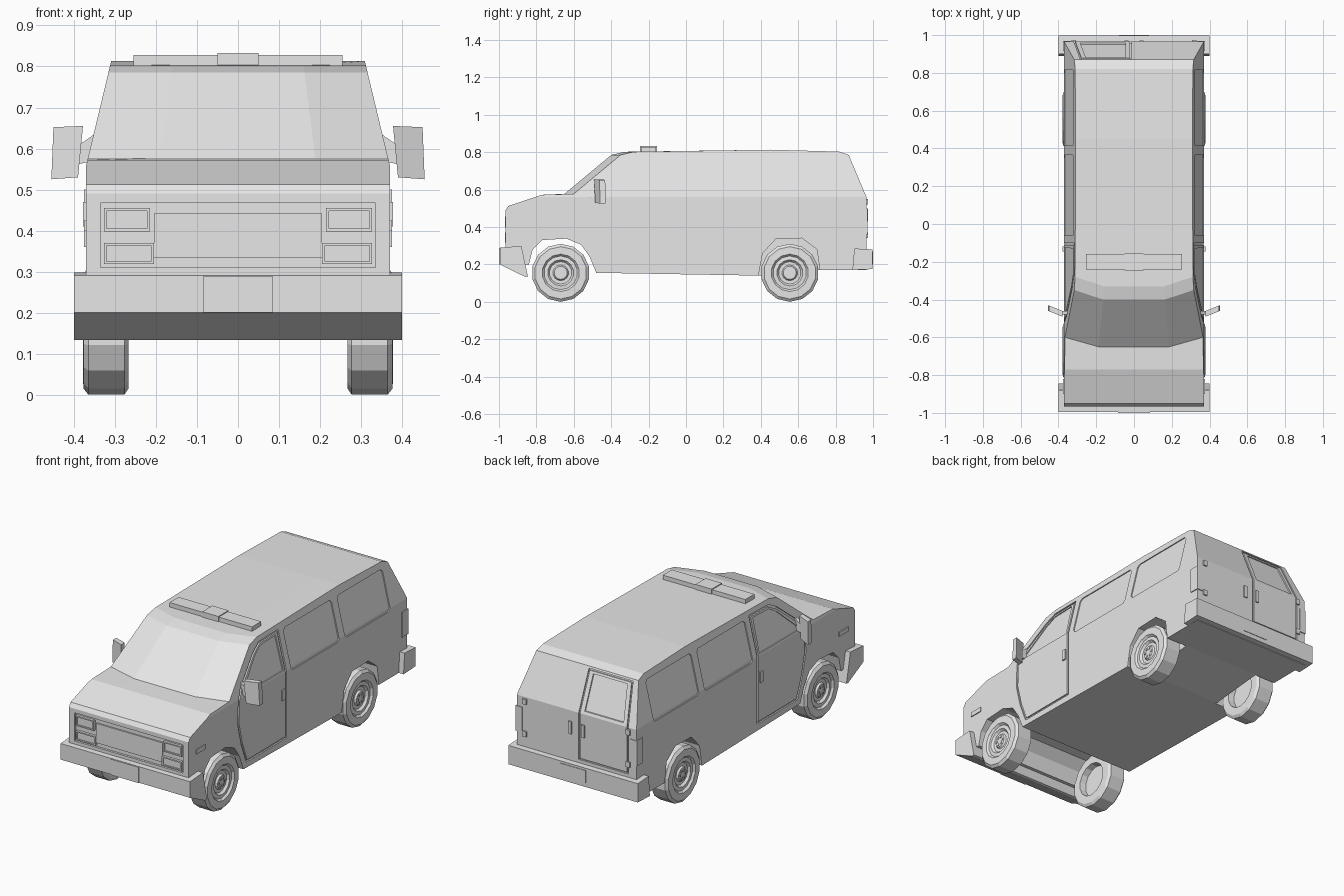
import bpy, bmesh, math
from mathutils import Matrix

if "Cube" in bpy.data.objects:
    bpy.data.objects.remove(bpy.data.objects["Cube"])

GREY = (0.8, 0.8, 0.8, 1)
paint = bpy.data.materials.new("pale_grey")
paint.use_nodes = True
paint.diffuse_color = GREY
paint.node_tree.nodes["Principled BSDF"].inputs["Base Color"].default_value = GREY

BELT, HALF = 0.56, 0.37


def finish(name, bm):
    bmesh.ops.recalc_face_normals(bm, faces=bm.faces[:])
    mesh = bpy.data.meshes.new(name)
    bm.to_mesh(mesh)
    bm.free()
    mesh.materials.append(paint)
    ob = bpy.data.objects.new(name, mesh)
    bpy.context.scene.collection.objects.link(ob)
    return ob


def cut(bm, co, no):
    bm.normal_update()
    geom = bm.verts[:] + bm.edges[:] + bm.faces[:]
    bmesh.ops.bisect_plane(bm, geom=geom, dist=1e-5, plane_co=co, plane_no=no)


def half_width(z):
    return HALF - max(0, z - BELT) * 0.24


def rear_y(z):
    return 0.965 - max(0, z - BELT) * 0.42


# Placement of flat outlines onto the body faces: (u, v, height) -> point
def on_side(s):
    return lambda u, v, d: (s * (half_width(v) + d), u, v)


def on_rear(s):
    return lambda u, v, d: (s * u, rear_y(v) + d, v)


def on_front(s):
    return lambda u, v, d: (s * u, -0.965 - d, v)


def relief(name, pts, place, lo, hi, rim=0):
    """Solid plate, or closed rim, that follows a body face."""
    bm = bmesh.new()
    face = bm.faces.new([bm.verts.new((u, v, lo)) for u, v in pts])
    face.normal_update()
    if rim:
        bmesh.ops.inset_individual(bm, faces=[face], thickness=rim, use_even_offset=True)
        bmesh.ops.delete(bm, geom=[face], context='FACES')
    cut(bm, (0, BELT, 0), (0, 1, 0))
    out = bmesh.ops.extrude_face_region(bm, geom=bm.faces[:])["geom"]
    for v in out:
        if isinstance(v, bmesh.types.BMVert):
            v.co.z += hi - lo
    for v in bm.verts:
        v.co = place(*v.co)
    return finish(name, bm)


def rect(u0, u1, v0, v1, c=0):
    if not c:
        return [(u0, v0), (u1, v0), (u1, v1), (u0, v1)]
    return [(u0 + c, v0), (u1 - c, v0), (u1, v0 + c), (u1, v1 - c),
            (u1 - c, v1), (u0 + c, v1), (u0, v1 - c), (u0, v0 + c)]


def prism(profile, half):
    """Side profile of (y, z) points swept across the width."""
    bm = bmesh.new()
    face = bm.faces.new([bm.verts.new((-half, y, z)) for y, z in profile])
    out = bmesh.ops.extrude_face_region(bm, geom=[face])["geom"]
    for v in out:
        if isinstance(v, bmesh.types.BMVert):
            v.co.x = half
    bmesh.ops.recalc_face_normals(bm, faces=bm.faces[:])
    return bm


def box(name, x0, x1, y0, y1, z0, z1):
    bm = prism(rect(y0, y1, z0, z1), (x1 - x0) / 2)
    bmesh.ops.translate(bm, verts=bm.verts[:], vec=((x0 + x1) / 2, 0, 0))
    return finish(name, bm)


def carve(ob, cutter):
    """Subtract the cutter, keeping the result only if it added faces."""
    cutter.hide_render = True
    mod = ob.modifiers.new("recess", 'BOOLEAN')
    mod.operation, mod.solver, mod.object = 'DIFFERENCE', 'EXACT', cutter
    bpy.context.view_layer.update()
    graph = bpy.context.evaluated_depsgraph_get()
    mesh = bpy.data.meshes.new_from_object(ob.evaluated_get(graph))
    ob.modifiers.clear()
    if len(mesh.polygons) > len(ob.data.polygons):
        ob.data = mesh
    bpy.data.objects.remove(cutter)


# Body shell with open front wheel bay
body_profile = [
    (-0.965, 0.27), (-0.965, 0.49), (-0.95, 0.512), (-0.77, 0.572), (-0.65, 0.577),
    (-0.40, 0.785), (-0.33, 0.802), (0.45, 0.813), (0.82, 0.803), (0.87, 0.785),
    (0.965, BELT), (0.965, 0.17), (0.72, 0.17), (0.40, 0.14), (-0.48, 0.155),
    (-0.515, 0.24), (-0.56, 0.305), (-0.64, 0.338), (-0.77, 0.33), (-0.82, 0.28),
    (-0.84, 0.2), (-0.88, 0.2)]
bm = prism(body_profile, HALF)
cut(bm, (0, 0, BELT), (0, 0, 1))
for s in (-1, 1):
    cut(bm, (s * 0.19, 0, 0), (1, 0, 0))
for v in bm.verts:
    # the windscreen wraps back at its corners
    if abs(v.co.x) > 0.3 and v.co.z > 0.574 and v.co.y < -0.3:
        v.co.y += 0.05
    v.co.x *= half_width(v.co.z) / HALF
body = finish("body_shell", bm)

# Recesses: wheel wells, door seams, windows, grille
door = [(-0.10, 0.185), (-0.10, 0.778), (-0.27, 0.775), (-0.335, 0.74), (-0.49, 0.61),
        (-0.525, 0.555), (-0.53, 0.42), (-0.50, 0.30), (-0.455, 0.185)]
door_glass = [(-0.125, 0.57), (-0.13, 0.757), (-0.27, 0.752), (-0.33, 0.715), (-0.465, 0.59),
              (-0.465, 0.57)]
rear_arch = [(0.38, 0.1), (0.41, 0.26), (0.48, 0.335), (0.62, 0.34), (0.70, 0.28), (0.725, 0.1)]
rear_glass = [(0.045, 0.575), (0.285, 0.575), (0.255, 0.755), (0.045, 0.755)]
rear_door = [(0.012, 0.30), (0.32, 0.30), (0.32, 0.55), (0.285, 0.775), (0.012, 0.775)]
carve(body, relief("grille_cutter", rect(-0.335, 0.335, 0.31, 0.467), on_front(1), -0.012, 0.02))
for s in (-1, 1):
    side, rear = on_side(s), on_rear(s)
    carve(body, relief("well_cutter", rear_arch, side, -0.13, 0.03))
    carve(body, relief("door_cutter", door, side, -0.008, 0.02, 0.011))
    carve(body, relief("door_glass_cutter", door_glass, side, -0.006, 0.02))
    for y0, y1 in ((-0.06, 0.365), (0.415, 0.815)):
        panel = rect(y0, y1, 0.545, 0.768, 0.015)
        carve(body, relief("side_panel_cutter", panel, side, -0.006, 0.02))
    carve(body, relief("rear_door_cutter", rear_door, rear, -0.008, 0.02, 0.008))
    carve(body, relief("rear_glass_cutter", rear_glass, rear, -0.008, 0.02))

# Grille and lamps
relief("grille", rect(-0.205, 0.205, 0.333, 0.442), on_front(1), -0.014, -0.004)
for s in (-1, 1):
    for name, area in (("headlamp", (0.215, 0.327, 0.398, 0.455)),
                       ("indicator_lamp", (0.205, 0.327, 0.318, 0.37))):
        u0, u1, v0, v1 = area
        relief(name + "_rim", rect(*area), on_front(s), -0.014, 0.002, 0.007)
        relief(name, rect(u0 + 0.006, u1 - 0.006, v0 + 0.006, v1 - 0.006), on_front(s), -0.014, -0.004)

# Bumpers and number plates
finish("front_bumper", prism(
    [(-0.995, 0.29), (-0.88, 0.298), (-0.845, 0.135), (-0.86, 0.133), (-0.995, 0.20)], 0.4))
box("front_plate", -0.085, 0.085, -1.0, -0.99, 0.2, 0.288)
finish("rear_bumper", prism([(0.90, 0.285), (0.997, 0.28), (0.997, 0.175), (0.89, 0.17)], 0.4))
box("rear_plate", -0.08, 0.08, 0.992, 1.0, 0.2, 0.268)

# Roof light bar
box("light_bar", -0.255, 0.255, -0.24, -0.16, 0.803, 0.828)
box("light_bar_centre", -0.05, 0.05, -0.245, -0.155, 0.803, 0.833)

# Side fittings
for s in (-1, 1):
    side, rear = on_side(s), on_rear(s)
    relief("door_handle", rect(-0.145, -0.12, 0.41, 0.47), side, -0.002, 0.008)
    relief("side_marker", rect(-0.90, -0.82, 0.40, 0.425), side, -0.002, 0.005)
    relief("tail_lamp_side", rect(0.915, 0.969, 0.36, 0.50), side, -0.002, 0.005)
    relief("tail_lamp_rear", rect(0.335, 0.375, 0.36, 0.50), rear, -0.002, 0.005)
    relief("rear_handle", rect(0.03, 0.05, 0.43, 0.50), rear, -0.002, 0.007)
    for z in (0.34, 0.52):
        relief("rear_hinge", rect(0.308, 0.332, z, z + 0.03), rear, -0.002, 0.008)
    # mirror head angled back at the outer end
    mirror = [(0.378, 0.655), (0.45, 0.652), (0.455, 0.525), (0.39, 0.53)]
    relief("mirror", mirror, lambda u, v, d: (s * u, -0.475 + (u - 0.38) * 0.4 + d, v), -0.015, 0.015)
    relief("mirror_arm", [(0.35, 0.57), (0.35, 0.635), (0.40, 0.60), (0.40, 0.56)],
           lambda u, v, d: (s * u, -0.47 + d, v), -0.01, 0.01)

# Wheels: (radius, offset along the axle) profile spun round the axle
section = [(0, 0.045), (0.035, 0.045), (0.042, 0.035), (0.06, 0.035), (0.07, 0.047),
           (0.09, 0.045), (0.10, 0.056), (0.14, 0.055), (0.155, 0.043), (0.155, -0.045),
           (0.14, -0.055), (0.095, -0.055), (0.09, -0.02), (0, -0.02)]
SIDES, LUGS = 14, 6
for s in (-1, 1):
    for name, y in (("front", -0.67), ("rear", 0.555)):
        bm = bmesh.new()
        verts = [bm.verts.new((x, 0, r)) for r, x in section]
        edges = [bm.edges.new(p) for p in zip(verts, verts[1:])]
        bmesh.ops.spin(bm, geom=verts + edges, cent=(0, 0, 0), axis=(1, 0, 0),
                       angle=math.tau, steps=SIDES)
        bmesh.ops.remove_doubles(bm, verts=bm.verts[:], dist=1e-4)
        for k in range(LUGS):
            a = k * math.tau / LUGS
            spot = Matrix.Translation((0.044, 0.022 * math.cos(a), 0.022 * math.sin(a)))
            bmesh.ops.create_cube(bm, size=0.01, matrix=spot)
        turn = Matrix.Rotation(0 if s > 0 else math.pi, 4, 'Z')
        bm.transform(Matrix.Translation((s * 0.322, y, 0.155)) @ turn)
        finish(name + "_wheel", bm)
